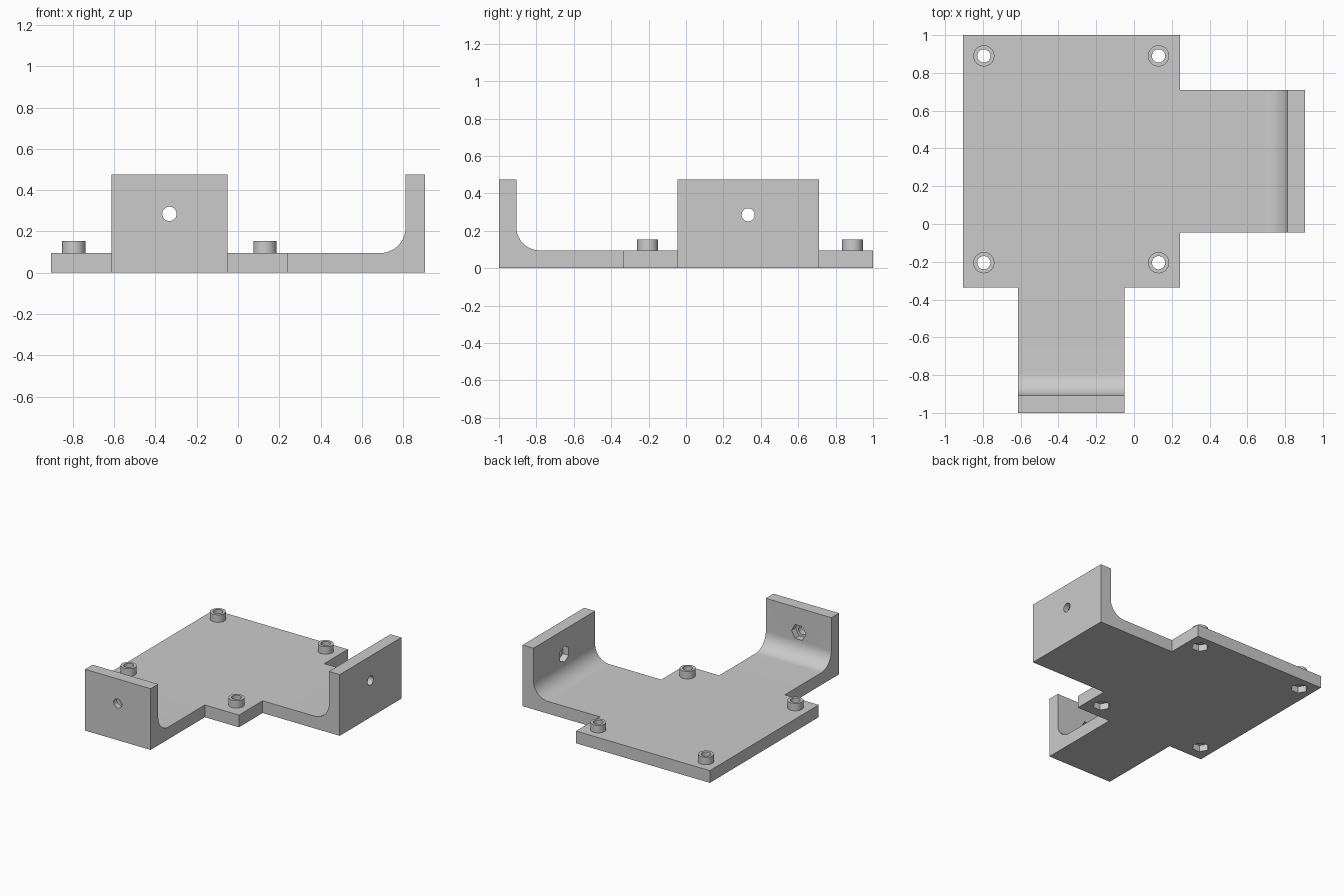
import bpy, bmesh, math
from mathutils import Matrix, Vector

if "Cube" in bpy.data.objects:
    bpy.data.objects.remove(bpy.data.objects["Cube"])

T, TOP, WALL, R = 0.095, 0.475, 0.093, 0.125   # plate thickness, wall height, wall thickness, fillet

grey = bpy.data.materials.new("grey plastic")
grey.diffuse_color = (0.6, 0.6, 0.6, 1)
grey.use_nodes = True
grey.node_tree.nodes["Principled BSDF"].inputs["Base Color"].default_value = grey.diffuse_color


def extrude(name, points, vec):
    """Closed solid from a planar outline swept along vec."""
    bm = bmesh.new()
    face = bm.faces.new([bm.verts.new(p) for p in points])
    res = bmesh.ops.extrude_face_region(bm, geom=[face])
    bmesh.ops.translate(bm, vec=Vector(vec),
                        verts=[g for g in res["geom"] if isinstance(g, bmesh.types.BMVert)])
    bmesh.ops.recalc_face_normals(bm, faces=bm.faces)
    me = bpy.data.meshes.new(name)
    bm.to_mesh(me)
    bm.free()
    ob = bpy.data.objects.new(name, me)
    bpy.context.collection.objects.link(ob)
    me.materials.append(grey)
    return ob


def prism(name, start, axis, length, radius, sides, first_corner):
    """Regular prism from start along axis, with a corner pointing at first_corner."""
    a = Vector(axis)
    pts = [Vector(start) + Matrix.Rotation(2 * math.pi * i / sides, 3, a) @ Vector(first_corner) * radius
           for i in range(sides)]
    return extrude(name, pts, a * length)


def combine(target, tool, op):
    mod = target.modifiers.new("combine", "BOOLEAN")
    mod.operation, mod.solver, mod.object = op, "EXACT", tool
    bpy.context.view_layer.objects.active = target
    bpy.ops.object.modifier_apply(modifier=mod.name)
    bpy.data.objects.remove(tool)


def arm_profile(start, end):
    """L section (distance, height) with a filleted inner corner."""
    inner = end - WALL
    arc = [(inner - R + R * math.sin(t), T + R - R * math.cos(t))
           for t in (math.pi / 2 * i / 16 for i in range(17))]
    return [(start, 0), (end, 0), (end, TOP), (inner, TOP)] + arc[::-1] + [(start, T)]


# Base plate
bracket = extrude("bracket", [(-0.905, -0.335, 0), (0.243, -0.335, 0), (0.243, 1, 0), (-0.905, 1, 0)], (0, 0, T))

# Right and front arms with upright walls
combine(bracket, extrude("right_arm", [(d, -0.045, z) for d, z in arm_profile(0.1, 0.905)],
                         (0, 0.755, 0)), "UNION")
combine(bracket, extrude("front_arm", [(-0.613, -d, z) for d, z in arm_profile(0.2, 1.0)],
                         (0.563, 0, 0)), "UNION")

# Screw bosses, through holes and hexagonal nut pockets underneath
spots = [(x, y) for x in (-0.795, 0.13) for y in (-0.205, 0.89)]
for x, y in spots:
    combine(bracket, prism("boss", (x, y, 0.06), (0, 0, 1), 0.093, 0.056, 48, (1, 0, 0)), "UNION")
for x, y in spots:
    combine(bracket, prism("hole", (x, y, -0.1), (0, 0, 1), 0.4, 0.035, 32, (1, 0, 0)), "DIFFERENCE")
    combine(bracket, prism("pocket", (x, y, -0.05), (0, 0, 1), 0.1, 0.062, 6, (1, 0, 0)), "DIFFERENCE")

# Wall holes with nut pockets on the inner faces
for centre, axis, corner in (((0.905 - WALL, 0.332, 0.285), (1, 0, 0), (0, 0, 1)),
                             ((-0.332, -1 + WALL, 0.285), (0, -1, 0), (1, 0, 0))):
    c, a = Vector(centre), Vector(axis)
    combine(bracket, prism("hole", c - a * 0.1, axis, 0.3, 0.035, 32, corner), "DIFFERENCE")
    combine(bracket, prism("pocket", c - a * 0.05, axis, 0.1, 0.062, 6, corner), "DIFFERENCE")

bpy.ops.object.select_all(action="DESELECT")
bracket.select_set(True)
bpy.context.view_layer.objects.active = bracket
bpy.ops.object.shade_smooth_by_angle(angle=math.radians(30))
